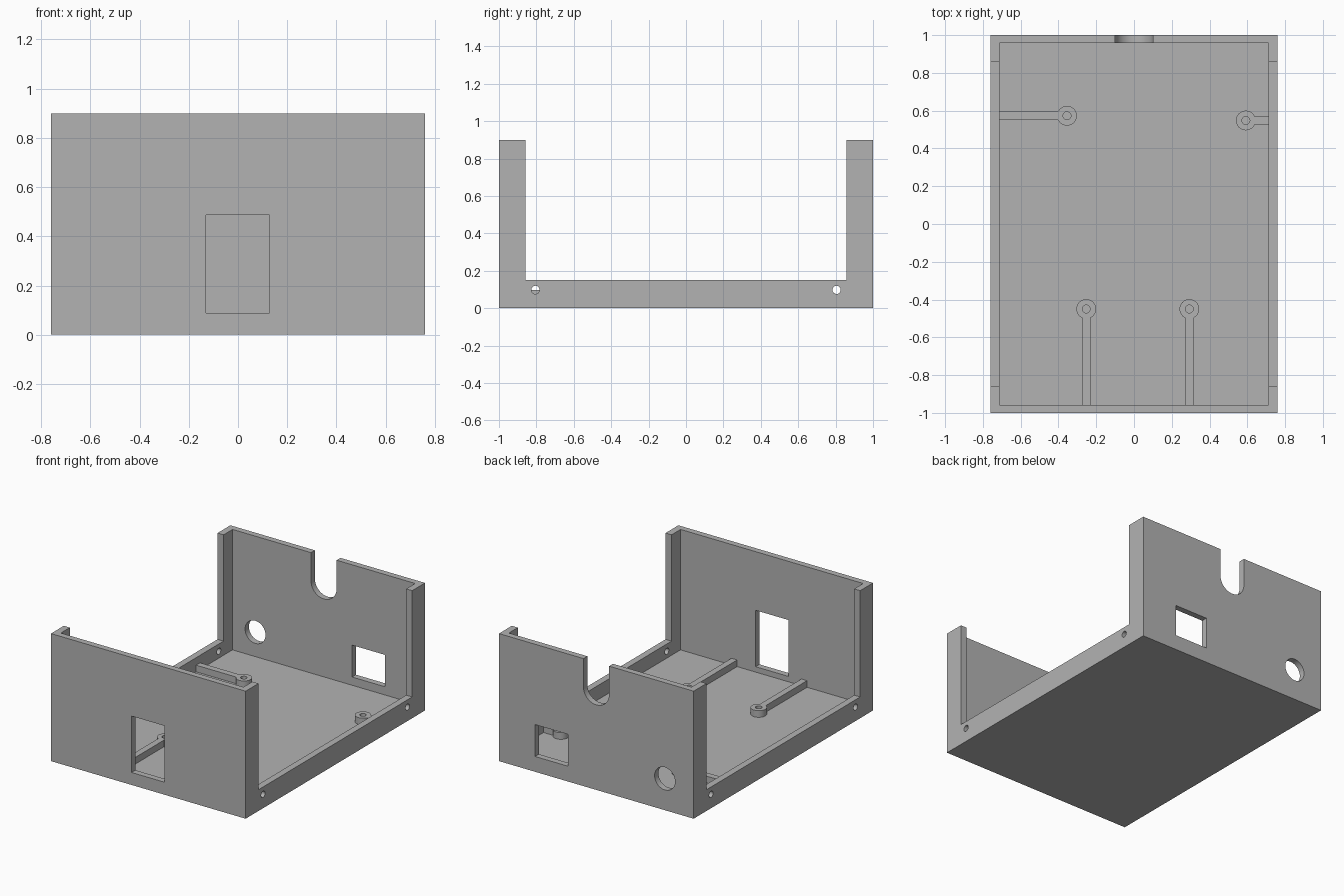
import bpy
import bmesh
from math import asin, cos, sin, pi, radians
from mathutils import Matrix, Vector

cube = bpy.data.objects.get("Cube")
if cube:
    bpy.data.objects.remove(cube, do_unlink=True)

grey = bpy.data.materials.new("plain grey")
grey.use_nodes = True
grey.diffuse_color = (0.45, 0.45, 0.45, 1)
grey.node_tree.nodes["Principled BSDF"].inputs["Base Color"].default_value = (0.45, 0.45, 0.45, 1)

HALF_X, HALF_Y, HEIGHT = 0.76, 1.0, 0.9
IN_X, IN_Y, FLOOR = 0.713, 0.957, 0.05
POST_TOP = 0.097


def prism(name, points, depth, matrix=Matrix()):
    """Extrude a flat outline along local z, then place it."""
    bm = bmesh.new()
    face = bm.faces.new([bm.verts.new((x, y, 0)) for x, y in points])
    top = bmesh.ops.extrude_face_region(bm, geom=[face])["geom"]
    bmesh.ops.translate(bm, vec=(0, 0, depth),
                        verts=[v for v in top if isinstance(v, bmesh.types.BMVert)])
    bmesh.ops.recalc_face_normals(bm, faces=bm.faces[:])
    bm.transform(matrix)
    mesh = bpy.data.meshes.new(name)
    bm.to_mesh(mesh)
    bm.free()
    mesh.materials.append(grey)
    obj = bpy.data.objects.new(name, mesh)
    bpy.context.collection.objects.link(obj)
    return obj


def box(name, low, high):
    outline = [(low[0], low[1]), (high[0], low[1]), (high[0], high[1]), (low[0], high[1])]
    return prism(name, outline, high[2] - low[2], Matrix.Translation((0, 0, low[2])))


def circle(radius, steps=40):
    return [(radius * cos(2 * pi * i / steps), radius * sin(2 * pi * i / steps))
            for i in range(steps)]


def keyhole(radius, half_width, length, steps=40):
    """Round head at the origin with a straight bar running along +x."""
    start = asin(half_width / radius)
    sweep = 2 * (pi - start)
    arc = [(radius * cos(start + sweep * i / steps), radius * sin(start + sweep * i / steps))
           for i in range(steps + 1)]
    return arc + [(length, -half_width), (length, half_width)]


def cut(target, cutters):
    bpy.context.view_layer.objects.active = target
    for cutter in cutters:
        cutter.hide_render = True
        mod = target.modifiers.new("cut", "BOOLEAN")
        mod.operation = "DIFFERENCE"
        mod.solver = "EXACT"
        mod.object = cutter
        bpy.ops.object.modifier_apply(modifier=mod.name)
        bpy.data.objects.remove(cutter, do_unlink=True)


def smooth(obj):
    bpy.ops.object.select_all(action="DESELECT")
    obj.select_set(True)
    bpy.context.view_layer.objects.active = obj
    bpy.ops.object.shade_smooth_by_angle(angle=radians(30))


# Local z along -y, for cutting through the back wall
through_back = Matrix.Rotation(pi / 2, 4, "X")
through_sides = Matrix.Rotation(pi / 2, 4, "Y")

# Open case: floor, tall end walls with short returns, low sides
case = box("case", (-HALF_X, -HALF_Y, 0), (HALF_X, HALF_Y, HEIGHT))
cutters = [
    box("inside_cutter", (-IN_X, -IN_Y, FLOOR), (IN_X, IN_Y, 1.1)),
    box("side_opening_cutter", (-1, -0.857, 0.15), (1, 0.857, 1.2)),
    box("front_window_cutter", (-0.13, -1.1, 0.088), (0.127, -0.9, 0.486)),
    box("back_window_cutter", (0.22, 0.9, 0.108), (0.478, 1.1, 0.333)),
    prism("back_hole_cutter", circle(0.08), 0.2,
          Matrix.Translation((-0.535, 1.1, 0.223)) @ through_back),
    prism("back_slot_cutter", keyhole(0.1, 0.0999, 0.4), 0.2,
          Matrix.Translation((0, 1.1, 0.7)) @ through_back @ Matrix.Rotation(pi / 2, 4, "Z")),
]
for y in (-0.805, 0.805):
    cutters.append(prism("screw_hole_cutter", circle(0.022, 24), 2,
                         Matrix.Translation((-1, y, 0.098)) @ through_sides))
cut(case, cutters)
smooth(case)

# Screw posts, each tied to the nearest wall by a rail
posts = [
    ("front_right_post", (-0.253, -0.45), -pi / 2, 0.52),
    ("front_left_post", (0.293, -0.45), -pi / 2, 0.52),
    ("back_right_post", (-0.355, 0.573), pi, 0.37),
    ("back_left_post", (0.592, 0.548), 0, 0.135),
]
for name, (x, y), angle, length in posts:
    base = FLOOR - 0.01
    place = Matrix.Translation((x, y, base)) @ Matrix.Rotation(angle, 4, "Z")
    post = prism(name, keyhole(0.052, 0.022, length), POST_TOP - base, place)
    cut(post, [prism("post_hole_cutter", circle(0.021, 24), 0.3,
                     Matrix.Translation((x, y, 0)))])
    smooth(post)
